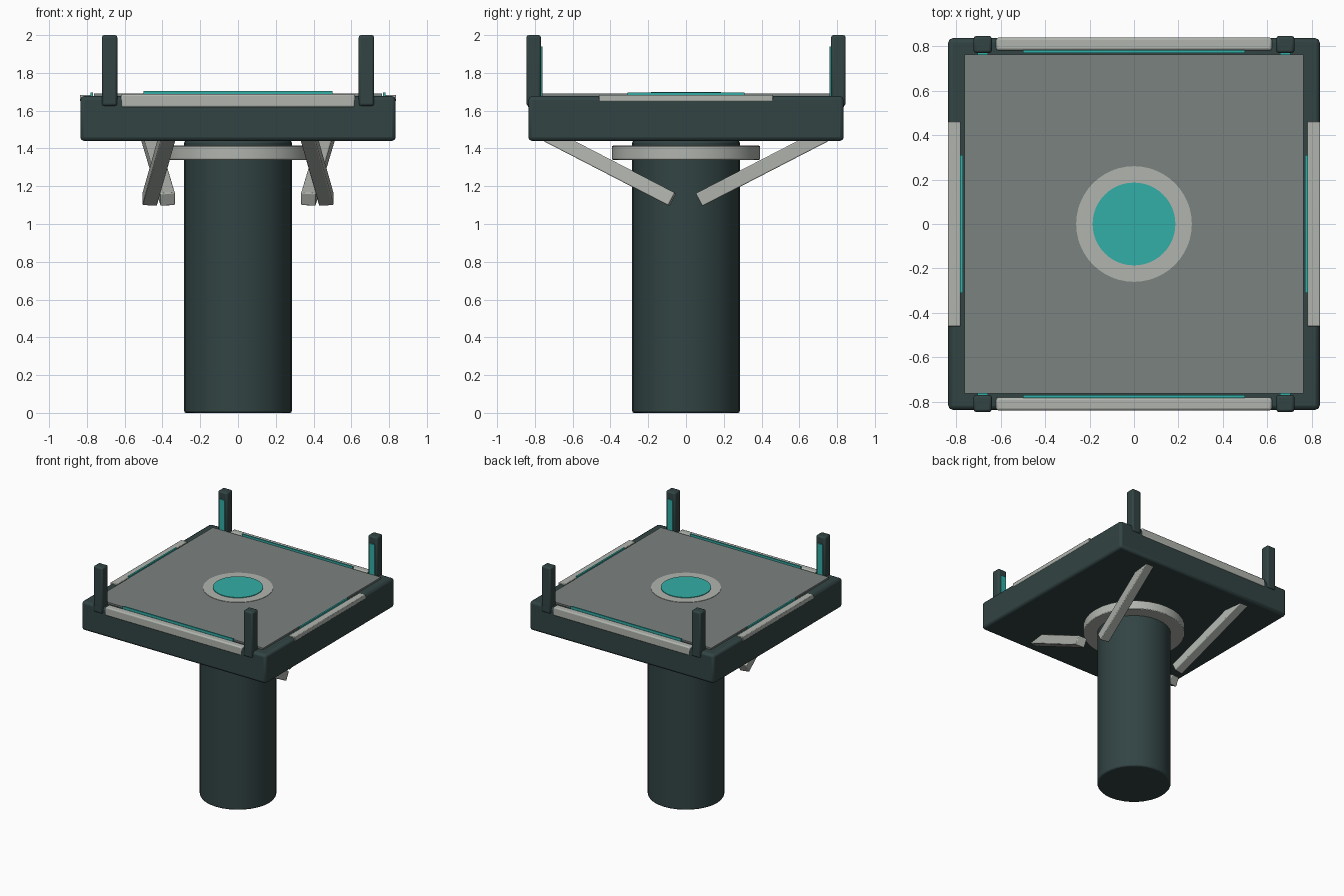
import bpy, math
from mathutils import Vector, Matrix

if "Cube" in bpy.data.objects:
    bpy.data.objects.remove(bpy.data.objects["Cube"])


def mat(name, rgb):
    m = bpy.data.materials.new(name)
    m.diffuse_color = (*rgb, 1)
    m.use_nodes = True
    m.node_tree.nodes["Principled BSDF"].inputs["Base Color"].default_value = m.diffuse_color
    return m


DARK = mat("dark slate", (0.032, 0.057, 0.057))
GREY = mat("mid grey", (0.198, 0.225, 0.212))
LIGHT = mat("light grey", (0.434, 0.456, 0.420))
TEAL = mat("teal glow", (0.034, 0.425, 0.385))


def finish(ob, name, material, bevel):
    ob.name = name
    ob.data.materials.append(material)
    if bevel:
        b = ob.modifiers.new("bevel", 'BEVEL')
        b.width = bevel
        b.segments = 2
        b.limit_method = 'ANGLE'
        b.angle_limit = math.radians(40)
    bpy.ops.object.shade_smooth_by_angle(angle=math.radians(32))
    return ob


def box(name, lo, hi, material, bevel=0.0):
    lo, hi = Vector(lo), Vector(hi)
    bpy.ops.mesh.primitive_cube_add(size=1)
    ob = bpy.context.object
    ob.data.transform(Matrix.Translation((lo + hi) / 2) @ Matrix.Diagonal((*(hi - lo), 1)))
    return finish(ob, name, material, bevel)


def disc(name, r, z0, z1, material, bevel=0.0, sides=32):
    bpy.ops.mesh.primitive_cylinder_add(vertices=sides, radius=r, depth=z1 - z0,
                                        location=(0, 0, (z0 + z1) / 2))
    return finish(bpy.context.object, name, material, bevel)


def beam(name, a, b, width, thick, material, bevel):
    a, b = Vector(a), Vector(b)
    d = (b - a).normalized()
    side = (Vector((1, 0, 0)) - d * d.x).normalized()
    rot = Matrix((side, d.cross(side), d)).transposed().to_4x4()
    bpy.ops.mesh.primitive_cube_add(size=1)
    ob = bpy.context.object
    ob.data.transform(Matrix.Translation((a + b) / 2) @ rot
                      @ Matrix.Diagonal((width, thick, (b - a).length, 1)))
    return finish(ob, name, material, bevel)


# Column and collar
disc("column", 0.285, 0, 1.44, DARK, 0.01)
disc("collar", 0.392, 1.34, 1.415, LIGHT, 0.006)

# Platform, deck and centre marker
box("platform", (-0.835, -0.835, 1.44), (0.835, 0.835, 1.677), DARK, 0.02)
box("deck", (-0.762, -0.762, 1.66), (0.762, 0.762, 1.69), GREY)
disc("marker_ring", 0.26, 1.68, 1.693, LIGHT, sides=48)
disc("marker_light", 0.186, 1.68, 1.698, TEAL, sides=48)

for s in (-1, 1):
    def span(a, b):
        return sorted((s * a, s * b))

    # Front and back rails with light strips
    lo, hi = span(0.78, 0.838)
    box("end_rail", (-0.62, lo, 1.617), (0.62, hi, 1.687), LIGHT, 0.01)
    lo, hi = span(0.768, 0.781)
    box("end_rail_light", (-0.5, lo, 1.66), (0.5, hi, 1.703), TEAL)

    # Side rails with light strips
    lo, hi = span(0.78, 0.8365)
    box("side_rail", (lo, -0.46, 1.65), (hi, 0.46, 1.684), LIGHT, 0.004)
    lo, hi = span(0.768, 0.781)
    box("side_rail_light", (lo, -0.31, 1.66), (hi, 0.31, 1.696), TEAL)

    for t in (-1, 1):
        # Corner posts with inward lights
        x = 0.68 * t
        lo, hi = span(0.768, 0.845)
        box("corner_post", (x - 0.041, lo, 1.625), (x + 0.041, hi, 2.0), DARK, 0.012)
        lo, hi = span(0.76, 0.769)
        box("post_light", (x - 0.024, lo, 1.66), (x + 0.024, hi, 1.94), TEAL)

        # Diagonal struts under the platform
        x_top, x_low = (0.363, 0.468) if s < 0 else (0.482, 0.372)
        beam("strut", (t * x_top, s * 0.79, 1.5), (t * x_low, s * 0.073, 1.13),
             0.078, 0.076, LIGHT, 0.006)
